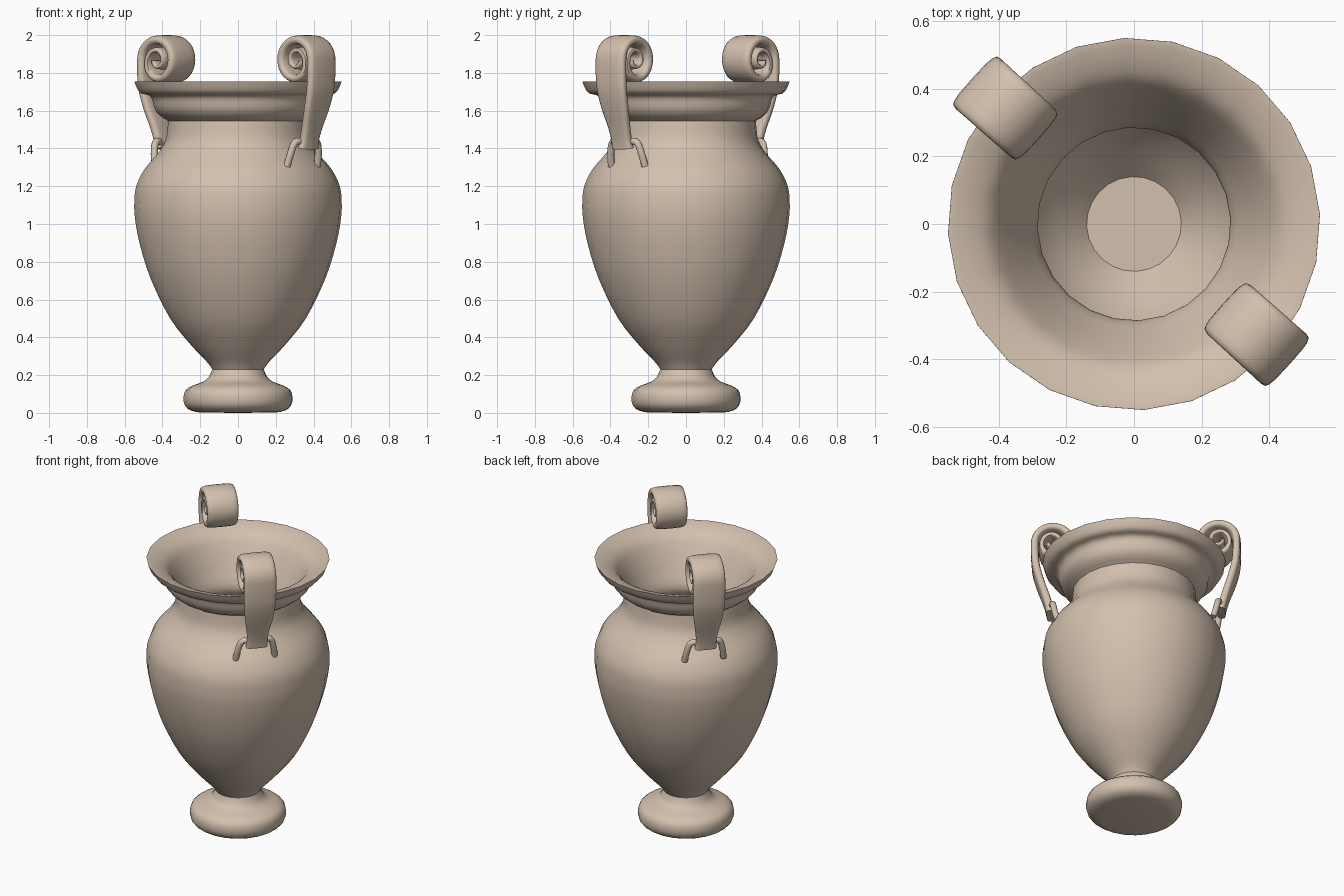
import bpy, bmesh, math
from mathutils import Vector, Matrix

cube = bpy.data.objects.get("Cube")
if cube:
    bpy.data.objects.remove(cube, do_unlink=True)

clay = bpy.data.materials.new("pale_clay")
clay.use_nodes = True
colour = (0.65, 0.53, 0.425, 1)
clay.diffuse_color = colour
clay.node_tree.nodes["Principled BSDF"].inputs["Base Color"].default_value = colour


def finish(bm, name, angle=40):
    bmesh.ops.remove_doubles(bm, verts=bm.verts, dist=0.0001)
    bmesh.ops.recalc_face_normals(bm, faces=bm.faces)
    mesh = bpy.data.meshes.new(name)
    bm.to_mesh(mesh)
    bm.free()
    mesh.materials.append(clay)
    ob = bpy.data.objects.new(name, mesh)
    bpy.context.collection.objects.link(ob)
    bpy.ops.object.select_all(action="DESELECT")
    ob.select_set(True)
    bpy.context.view_layer.objects.active = ob
    bpy.ops.object.shade_smooth_by_angle(angle=math.radians(angle))
    return ob


def smooth_path(points, steps=3):
    """Catmull-Rom curve through the points."""
    p = [Vector(q).to_3d() for q in points]
    p = [2 * p[0] - p[1]] + p + [2 * p[-1] - p[-2]]
    out = []
    for a, b, c, d in zip(p, p[1:], p[2:], p[3:]):
        for i in range(steps):
            t = i / steps
            out.append(0.5 * (2 * b + (c - a) * t + (2 * a - 5 * b + 4 * c - d) * t * t
                              + (3 * b - a - 3 * c + d) * t ** 3))
    return out + [p[-2]]


def lathe(name, profile, sides=24):
    bm = bmesh.new()
    turn = Matrix.Rotation(math.radians(3), 3, "Z")
    verts = [bm.verts.new(turn @ Vector((q[0], 0, q[1]))) for q in profile]
    edges = [bm.edges.new(pair) for pair in zip(verts, verts[1:])]
    bmesh.ops.spin(bm, geom=verts + edges, cent=(0, 0, 0), axis=(0, 0, 1),
                   angle=math.tau, steps=sides, use_merge=False)
    return finish(bm, name)


def sweep(name, path, sizes, side_ref, power, place, sides=16):
    """Sweep a rounded section (width, thickness) along a path."""
    bm = bmesh.new()
    rings = []
    for i, p in enumerate(path):
        tangent = (path[min(i + 1, len(path) - 1)] - path[max(i - 1, 0)]).normalized()
        normal = tangent.cross(side_ref).normalized()
        side = normal.cross(tangent)
        ring = []
        for k in range(sides):
            a = math.tau * k / sides
            u, v = (math.copysign(abs(f) ** power, f) for f in (math.cos(a), math.sin(a)))
            ring.append(bm.verts.new(p + side * u * sizes[i][0] / 2 + normal * v * sizes[i][1] / 2))
        rings.append(ring)
    for r, s in zip(rings, rings[1:]):
        for k in range(sides):
            j = (k + 1) % sides
            bm.faces.new((r[k], r[j], s[j], s[k]))
    bm.faces.new(rings[0])
    bm.faces.new(rings[-1])
    bmesh.ops.transform(bm, matrix=place, verts=bm.verts)
    return finish(bm, name, 50)


# Foot
foot = smooth_path([(0.2, 0.002), (0.25, 0.012), (0.282, 0.04), (0.289, 0.08), (0.278, 0.12),
                    (0.24, 0.145), (0.185, 0.165), (0.155, 0.19), (0.137, 0.23)], 2)
lathe("foot", [(0, 0)] + foot + [(0, 0.23)])

# Vessel: outer wall, moulded lip and hollow inside
belly = smooth_path([(0.135, 0.23), (0.165, 0.27), (0.25, 0.36), (0.36, 0.5),
                     (0.463, 0.71), (0.52, 0.89), (0.545, 1.02), (0.55, 1.11), (0.54, 1.2),
                     (0.496, 1.29), (0.42, 1.38), (0.382, 1.45), (0.37, 1.545)])
lip = smooth_path([(0.385, 1.555), (0.402, 1.565), (0.43, 1.59), (0.447, 1.625), (0.455, 1.66),
                   (0.474, 1.682), (0.51, 1.69), (0.532, 1.712), (0.55, 1.755)], 2)
inside = smooth_path([(0.545, 1.755), (0.49, 1.738), (0.432, 1.705), (0.387, 1.64),
                      (0.325, 1.52), (0.285, 1.42), (0.33, 1.34), (0.44, 1.22),
                      (0.48, 1.1), (0.45, 0.89), (0.39, 0.7), (0.28, 0.48), (0.14, 0.32)])
lathe("vessel", [(0, 0.23)] + belly + lip + inside + [(0, 0.32)])

# Two handles: a strap rising into a scroll, with two prongs down to the shoulder
strap = smooth_path([(0.512, 1.4, 0.135), (0.522, 1.45, 0.125), (0.542, 1.52, 0.14),
                     (0.572, 1.61, 0.172), (0.598, 1.71, 0.193), (0.606, 1.8, 0.2)], 4)
path = [Vector((q.x, 0, q.y)) for q in strap]
sizes = [(q.z, 0.05) for q in strap]

# Scroll: (radius, thickness) at each quarter turn
scroll = smooth_path([(0.108, 0.05), (0.108, 0.05), (0.108, 0.05), (0.096, 0.046), (0.064, 0.036),
                      (0.054, 0.032), (0.045, 0.03), (0.034, 0.028), (0.024, 0.026)], 8)
for i, q in enumerate(scroll):
    a = math.pi / 2 * i / 8
    path.append(Vector((0.498 + q.x * math.cos(a), 0, 1.867 + q.x * math.sin(a))))
    sizes.append((0.2 - 0.03 * i / len(scroll), q.y))

shift = Matrix.Translation((-0.009, 0.008, 0))
for label, degrees in (("right_back", 138), ("left_front", -42)):
    place = shift @ Matrix.Rotation(math.radians(degrees), 4, "Z")
    sweep(label + "_handle", path, sizes, Vector((0, 1, 0)), 0.55, place)
    for s, end in ((1, "a"), (-1, "b")):
        prong = smooth_path([(0.51, s * 0.02, 1.415), (0.502, s * 0.06, 1.437),
                             (0.495, s * 0.092, 1.425), (0.485, s * 0.11, 1.37),
                             (0.468, s * 0.12, 1.305)], 4)
        sweep(f"{label}_prong_{end}", prong, [(0.038, 0.038)] * len(prong),
              Vector((1, 0, 0)), 1, place, 10)
